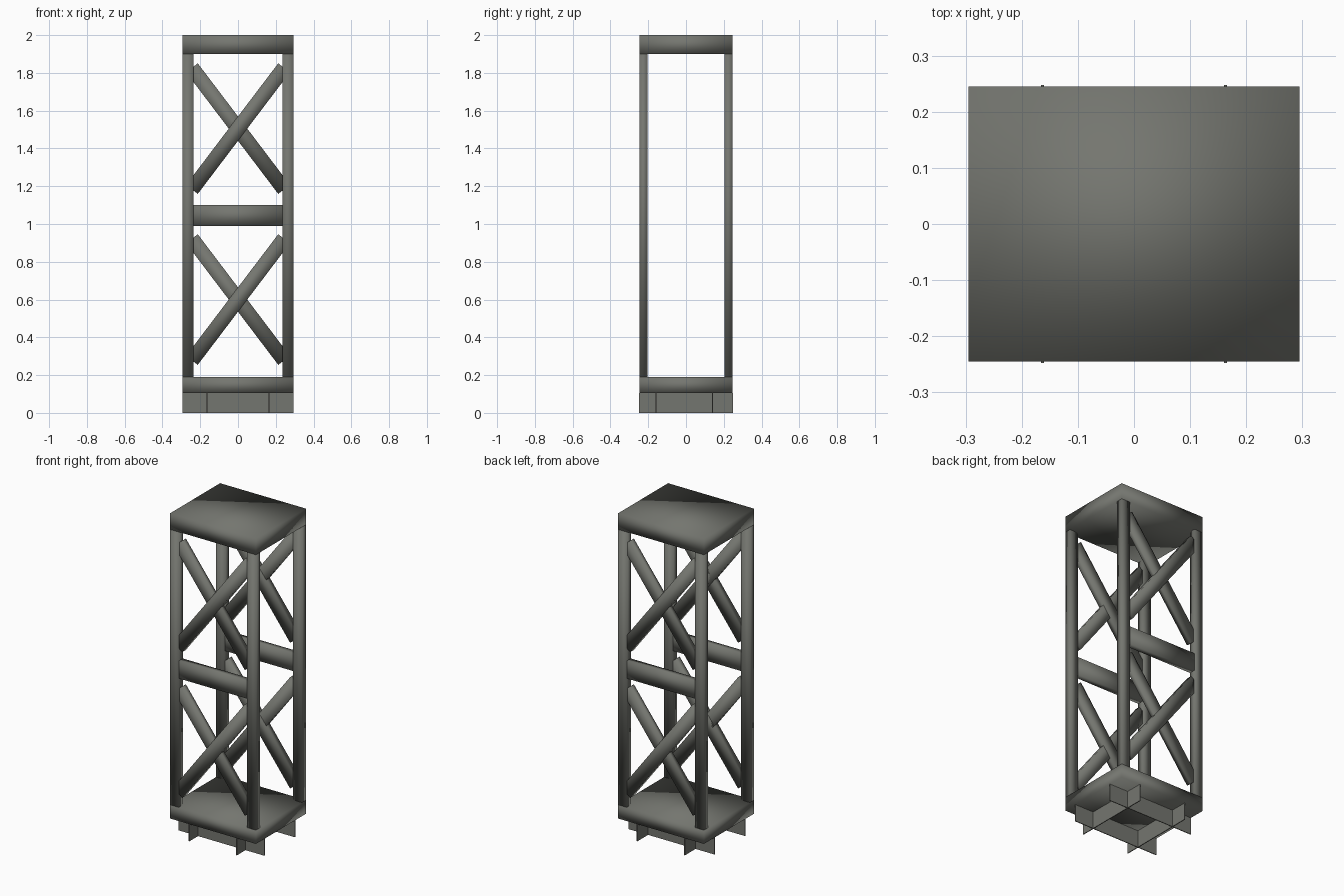
import bpy
import math
from mathutils import Matrix, Vector

if "Cube" in bpy.data.objects:
    bpy.data.objects.remove(bpy.data.objects["Cube"])

steel = bpy.data.materials.new("dark grey steel")
steel.diffuse_color = (0.175, 0.18, 0.16, 1)
steel.use_nodes = True
steel.node_tree.nodes["Principled BSDF"].inputs["Base Color"].default_value = steel.diffuse_color


def box(name, size, loc, tilt=0.0, smooth=True):
    """Box of a given size, optionally tilted about the y axis."""
    bpy.ops.mesh.primitive_cube_add(size=1)
    ob = bpy.context.object
    ob.name = name
    ob.data.transform(Matrix.Translation(Vector(loc))
                      @ Matrix.Rotation(tilt, 4, 'Y')
                      @ Matrix.Diagonal((*size, 1)))
    ob.data.materials.append(steel)
    for p in ob.data.polygons:
        p.use_smooth = smooth
    return ob


W, D = 0.59, 0.49          # overall width and depth
CX, CY = 0.06, 0.04        # column section

# top and bottom blocks
box("top_block", (W, D, 0.1), (0, 0, 1.95))
box("bottom_block", (W, D, 0.085), (0, 0, 0.1475))

# corner columns
for sx in (-1, 1):
    for sy in (-1, 1):
        box("corner_column", (CX, CY, 1.71),
            (sx * (W - CX) / 2, sy * (D - CY) / 2, 1.045))

# cross braces and middle rail on the front and back
angle = math.atan2(0.62, 0.47)
length = math.hypot(0.62, 0.47) + 0.03
for side, sy in (("front", -1), ("back", 1)):
    y = sy * (D - CY) / 2
    box(side + "_middle_rail", (W - 2 * CX, CY - 0.002, 0.11), (0, y, 1.045))
    for z in (0.6, 1.505):
        # outer brace rises to the right as seen from its own side
        box(side + "_outer_brace", (length, CY - 0.004, 0.078), (0, y, z), sy * angle)
        box(side + "_inner_brace", (length, CY - 0.010, 0.078),
            (0, y - sy * 0.003, z), -sy * angle)

# crossing thin plates of the base
for x in (-0.163, 0.163):
    box("base_plate_lengthwise", (0.005, 0.495, 0.105), (x, 0, 0.0525), smooth=False)
for y in (-0.16, 0.14):
    box("base_plate_crosswise", (W, 0.005, 0.105), (0, y, 0.0525), smooth=False)
